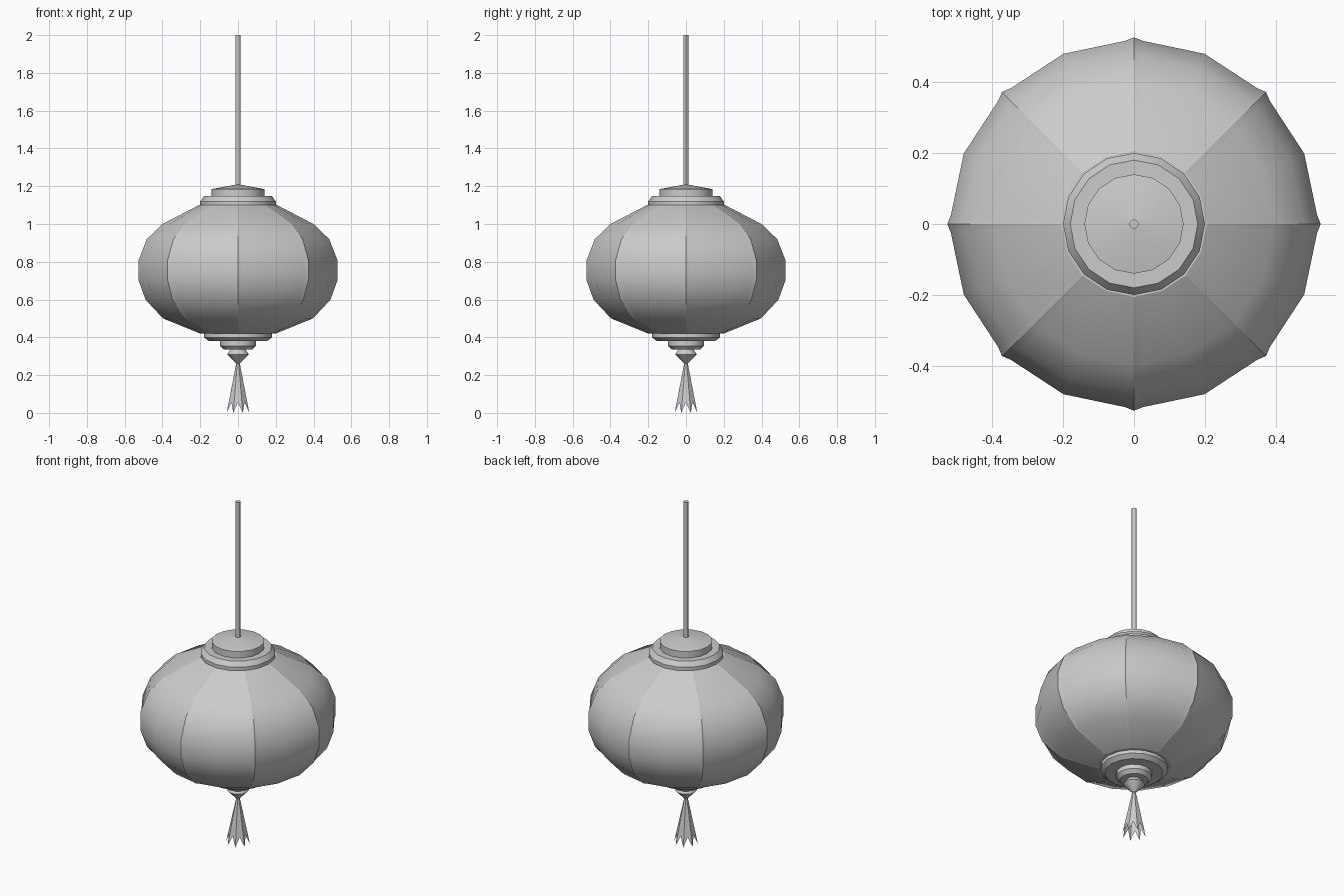
import bpy, bmesh
from math import sin, cos, pi, radians

if "Cube" in bpy.data.objects:
    bpy.data.objects.remove(bpy.data.objects["Cube"])

grey = bpy.data.materials.new("plain grey")
grey.use_nodes = True
colour = (0.6, 0.6, 0.6, 1)
grey.diffuse_color = colour
grey.node_tree.nodes["Principled BSDF"].inputs["Base Color"].default_value = colour


def finish(name, bm):
    bmesh.ops.remove_doubles(bm, verts=bm.verts, dist=0.0005)
    bmesh.ops.recalc_face_normals(bm, faces=bm.faces)
    mesh = bpy.data.meshes.new(name)
    bm.to_mesh(mesh)
    bm.free()
    mesh.materials.append(grey)
    obj = bpy.data.objects.new(name, mesh)
    bpy.context.collection.objects.link(obj)
    return obj


def smooth(obj, angle=30):
    bpy.ops.object.select_all(action='DESELECT')
    obj.select_set(True)
    bpy.context.view_layer.objects.active = obj
    bpy.ops.object.shade_smooth_by_angle(angle=radians(angle))


def skin(bm, rings):
    """Join neighbouring closed rings with quads."""
    for low, high in zip(rings, rings[1:]):
        n = len(low)
        for i in range(n):
            j = (i + 1) % n
            bm.faces.new((low[i], low[j], high[j], high[i]))


def turned(name, profile, sides=16):
    """Turn a (radius, height) profile around the z axis."""
    bm = bmesh.new()
    rings = [[bm.verts.new((r * cos(2 * pi * i / sides), r * sin(2 * pi * i / sides), z))
              for i in range(sides)] for r, z in profile]
    skin(bm, rings)
    bm.faces.new(rings[0])
    bm.faces.new(rings[-1])
    obj = finish(name, bm)
    smooth(obj)
    return obj


# Paper shade: eight panels with a raised crease between them
bm = bmesh.new()
panel = [(0, 1.0), (2.8, 0.982), (22.5, 0.987), (42.2, 0.982)]
rings = []
for r, z in [(0.2, 0.42), (0.397, 0.5), (0.49, 0.6), (0.526, 0.7),
             (0.526, 0.81), (0.483, 0.92), (0.4, 1.0), (0.207, 1.1)]:
    rings.append([bm.verts.new((r * f * cos(radians(a + 45 * k)),
                                r * f * sin(radians(a + 45 * k)), z))
                  for k in range(8) for a, f in panel])
skin(bm, rings)
bm.faces.new(rings[0])
bm.faces.new(rings[-1])
for face in bm.faces:
    face.smooth = len(face.verts) == 4
for low, high in zip(rings, rings[1:]):
    for i in range(0, len(low), len(panel)):
        bm.edges.get((low[i], high[i])).smooth = False
finish("lantern_shade", bm)

# Caps, bead and hanging rod
turned("top_collar", [(0.2, 1.09), (0.2, 1.12), (0.18, 1.147)])
turned("top_cap", [(0.14, 1.14), (0.14, 1.185), (0.012, 1.208)])
turned("hanging_rod", [(0.013, 1.2), (0.013, 2.0)], 12)
turned("bottom_collar", [(0.155, 0.38), (0.18, 0.4), (0.18, 0.425)])
turned("bottom_step", [(0.075, 0.335), (0.095, 0.355), (0.095, 0.385)])
turned("tassel_bead", [(0.01, 0.262), (0.057, 0.31), (0.037, 0.34)])

# Tassel: a hollow cone with a zigzag hem
bm = bmesh.new()
top, hem = [], []
for i in range(16):
    a = pi * i / 8
    tip = i % 2
    r, z = (0.065, 0.01) if tip else (0.049, 0.065)
    top.append(bm.verts.new((0.008 * cos(a), 0.008 * sin(a), 0.27)))
    hem.append(bm.verts.new((r * cos(a), r * sin(a), z - 0.01)))
skin(bm, [hem, top])
smooth(finish("tassel", bm))
